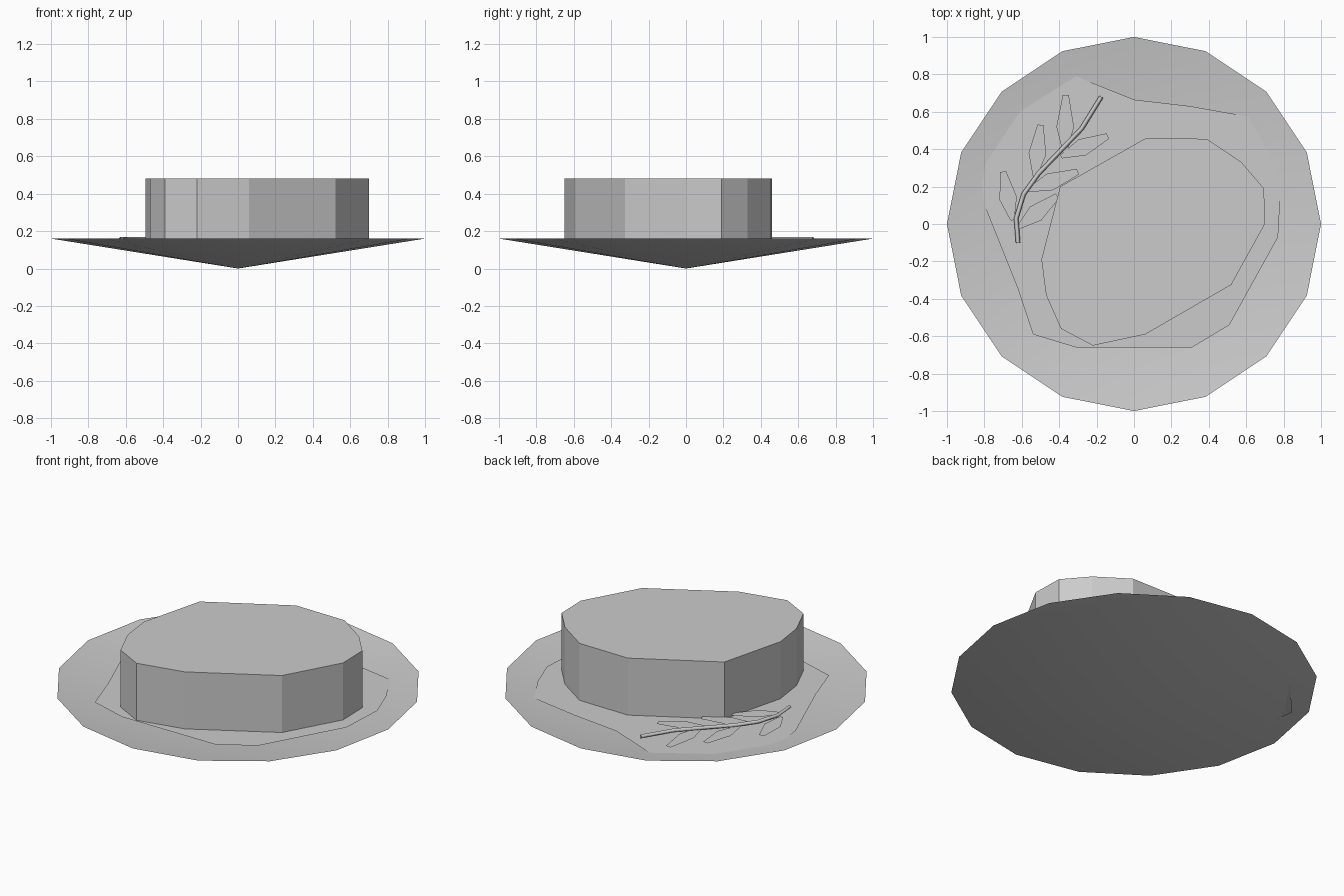
import bpy, bmesh
from math import pi, cos, sin
from mathutils import Vector

if "Cube" in bpy.data.objects:
    bpy.data.objects.remove(bpy.data.objects["Cube"])


def slab(name, pts, z0, z1=None):
    """Flat outline at z0, extruded up to z1 when given."""
    bm = bmesh.new()
    face = bm.faces.new([bm.verts.new((x, y, z0)) for x, y in pts])
    if z1 is not None:
        ext = bmesh.ops.extrude_face_region(bm, geom=[face])
        vs = [g for g in ext["geom"] if isinstance(g, bmesh.types.BMVert)]
        bmesh.ops.translate(bm, verts=vs, vec=(0, 0, z1 - z0))
        bmesh.ops.recalc_face_normals(bm, faces=bm.faces)
    elif face.normal.z < 0 or face.calc_area() == 0:
        face.normal_flip()
    bm.normal_update()
    mesh = bpy.data.meshes.new(name)
    bm.to_mesh(mesh)
    bm.free()
    ob = bpy.data.objects.new(name, mesh)
    bpy.context.collection.objects.link(ob)
    return ob


# Plate: shallow open 16-sided dish with its point at the bottom
bm = bmesh.new()
tip = bm.verts.new((0, 0, 0))
rim = [bm.verts.new((cos(i * pi / 8), sin(i * pi / 8), 0.16)) for i in range(16)]
for i in range(16):
    bm.faces.new((tip, rim[i], rim[(i + 1) % 16]))
mesh = bpy.data.meshes.new("plate")
bm.to_mesh(mesh)
bm.free()
plate = bpy.data.objects.new("plate", mesh)
bpy.context.collection.objects.link(plate)
bpy.context.view_layer.objects.active = plate
plate.select_set(True)
bpy.ops.object.shade_smooth_by_angle()

# Sauce puddle: thin sheet lying in the dish
slab("sauce", [(-0.54, -0.59), (-0.31, -0.66), (0.31, -0.66), (0.51, -0.54),
               (0.77, -0.07), (0.785, 0.20), (0.72, 0.38), (0.61, 0.575),
               (0.30, 0.63), (0.0, 0.665), (-0.31, 0.79), (-0.61, 0.60),
               (-0.83, 0.35), (-0.80, 0.10), (-0.62, -0.35)], 0.137)

# Steak: thick slab with an irregular outline
slab("steak", [(-0.39, -0.56), (-0.22, -0.65), (0.06, -0.59), (0.52, -0.325),
               (0.70, 0.0), (0.695, 0.19), (0.575, 0.33), (0.39, 0.455),
               (0.065, 0.46), (-0.395, 0.20), (-0.495, -0.19), (-0.47, -0.38)],
     0.137, 0.48)

# Herb stem: thin four-sided tube along a bent path
path = [(-0.62, -0.10), (-0.63, 0.03), (-0.59, 0.16),
        (-0.51, 0.27), (-0.28, 0.51), (-0.175, 0.68)]
curve = bpy.data.curves.new("herb_stem", "CURVE")
curve.dimensions = "3D"
curve.bevel_depth = 0.012
curve.bevel_resolution = 0
curve.use_fill_caps = True
spline = curve.splines.new("POLY")
spline.points.add(len(path) - 1)
for p, (x, y) in zip(spline.points, path):
    p.co = (x, y, 0.157, 1)
bpy.context.collection.objects.link(bpy.data.objects.new("herb_stem", curve))

# Herb leaves: flat pointed blades from base to tip
leaves = [((-0.37, 0.38), (-0.365, 0.69)), ((-0.53, 0.25), (-0.50, 0.53)),
          ((-0.65, 0.02), (-0.70, 0.28)), ((-0.39, 0.36), (-0.14, 0.47)),
          ((-0.57, 0.18), (-0.30, 0.28)), ((-0.62, -0.02), (-0.41, 0.15))]
profile = [(0, -0.01), (0.45, -0.047), (1, -0.016), (1, 0.016), (0.45, 0.047), (0, 0.01)]
for n, (a, b) in enumerate(leaves, 1):
    a, d = Vector(a), Vector(b) - Vector(a)
    side = Vector((-d.y, d.x)).normalized()
    slab(f"herb_leaf_{n}", [tuple(a + d * t + side * w) for t, w in profile], 0.15)
